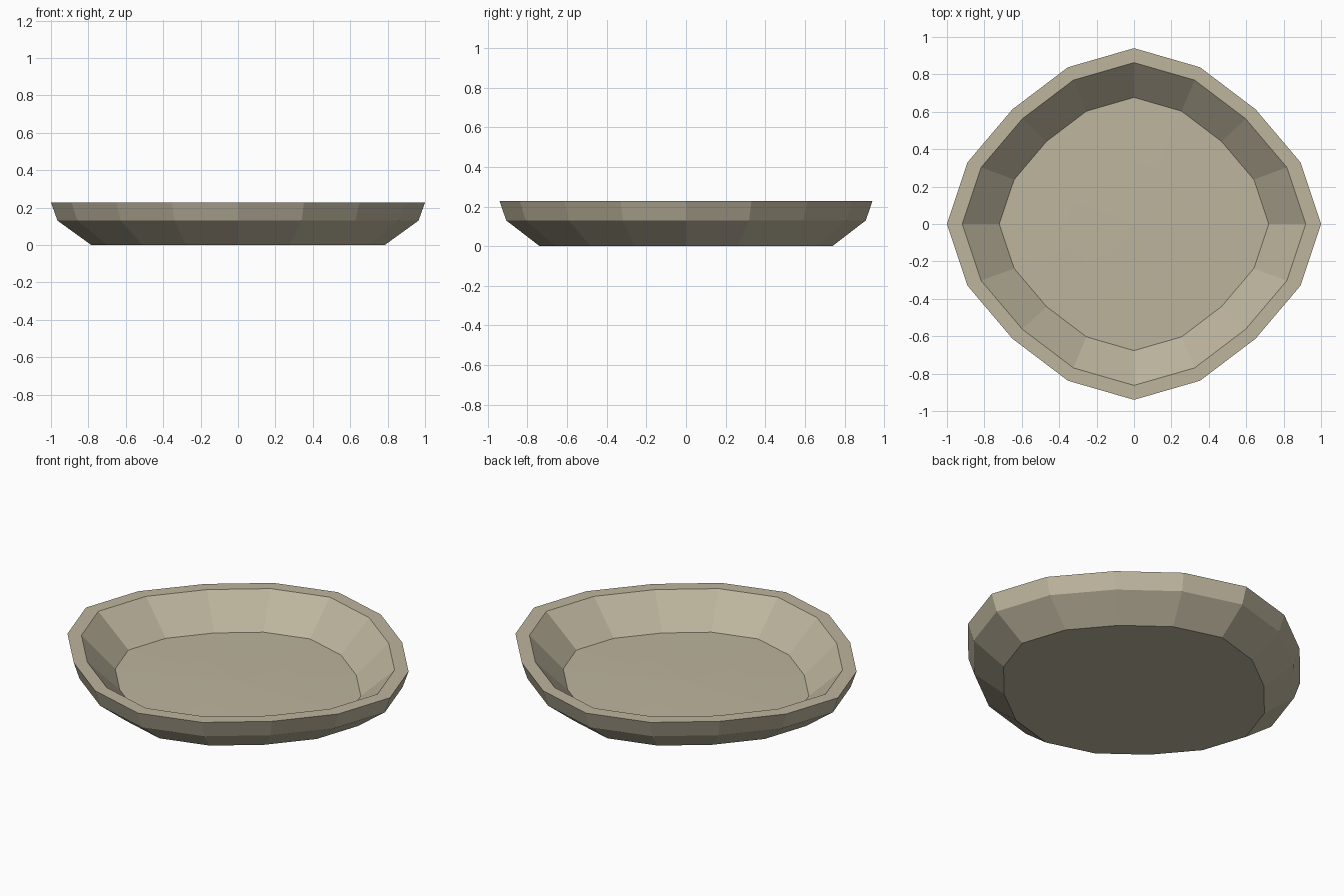
import bpy, bmesh

if "Cube" in bpy.data.objects:
    bpy.data.objects.remove(bpy.data.objects["Cube"])

# Single stone-beige colour
mat = bpy.data.materials.new("stone beige")
mat.diffuse_color = (0.51, 0.46, 0.34, 1.0)
mat.use_nodes = True
mat.node_tree.nodes["Principled BSDF"].inputs["Base Color"].default_value = mat.diffuse_color

# Outline of one quarter of the hand-cut 16-sided rim, mirrored to a full loop
quarter = [(1.0, 0.0), (0.89, 0.33), (0.65, 0.613), (0.353, 0.838), (0.0, 0.94)]
half = quarter + [(-x, y) for x, y in quarter[-2::-1]]
outline = half + [(x, -y) for x, y in half[-2:0:-1]]

# Profile from underside, up the outer wall, over the rim, down to the floor: (scale, z)
profile = [(0.785, 0.0), (0.965, 0.13), (1.0, 0.227),
           (0.918, 0.227), (0.72, 0.05), (0.36, 0.056)]

bm = bmesh.new()
rings = [[bm.verts.new((x * s, y * s, z)) for x, y in outline] for s, z in profile]
n = len(outline)
for a, b in zip(rings, rings[1:]):
    for i in range(n):
        j = (i + 1) % n
        bm.faces.new((a[i], a[j], b[j], b[i]))

# Flat underside and slightly raised floor centre
bm.faces.new(rings[0][::-1])
centre = bm.verts.new((0, 0, 0.06))
for i in range(n):
    bm.faces.new((rings[-1][i], rings[-1][(i + 1) % n], centre))
bmesh.ops.recalc_face_normals(bm, faces=bm.faces[:])

mesh = bpy.data.meshes.new("shallow_bowl")
bm.to_mesh(mesh)
bm.free()
mesh.materials.append(mat)
bowl = bpy.data.objects.new("shallow_bowl", mesh)
bpy.context.collection.objects.link(bowl)
